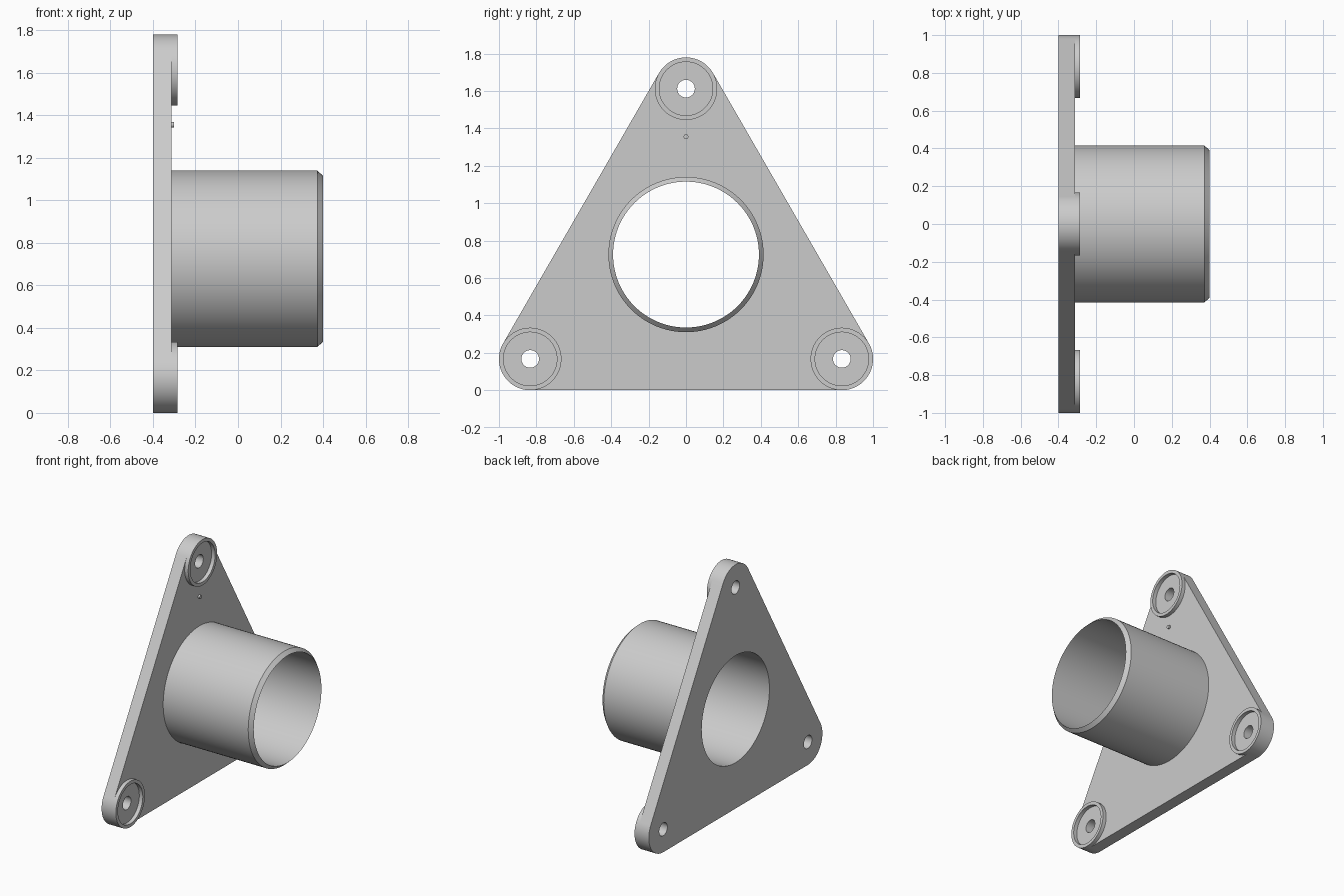
import bpy, bmesh
from math import sin, cos, pi, radians
from mathutils import Matrix

if "Cube" in bpy.data.objects:
    bpy.data.objects.remove(bpy.data.objects["Cube"], do_unlink=True)

grey = bpy.data.materials.new("light grey")
grey.use_nodes = True
colour = (0.6, 0.6, 0.6, 1)
grey.diffuse_color = colour
grey.node_tree.nodes["Principled BSDF"].inputs["Base Color"].default_value = colour

# Main dimensions
BACK, FACE, RIM, END = -0.4, -0.313, -0.285, 0.4
CORNER_R, BOLT_R, BORE_R, TUBE_R = 0.167, 0.047, 0.39, 0.415
BORE_Z = 0.725
CORNERS = [(0.833, 0.167), (0, 1.612), (-0.833, 0.167)]


def arc(centre, radius, start=0, end=360, steps=96):
    angles = [radians(start + (end - start) * i / steps) for i in range(steps + 1)]
    return [(centre[0] + radius * cos(a), centre[1] + radius * sin(a)) for a in angles]


def finish(name, bm):
    bmesh.ops.remove_doubles(bm, verts=bm.verts, dist=0.0001)
    bmesh.ops.recalc_face_normals(bm, faces=bm.faces)
    mesh = bpy.data.meshes.new(name)
    bm.to_mesh(mesh)
    bm.free()
    mesh.materials.append(grey)
    obj = bpy.data.objects.new(name, mesh)
    bpy.context.collection.objects.link(obj)
    bpy.ops.object.select_all(action='DESELECT')
    obj.select_set(True)
    bpy.context.view_layer.objects.active = obj
    bpy.ops.object.shade_smooth_by_angle(angle=radians(30))
    return obj


def lathe(name, profile, centre, steps=96):
    """Spin an (x, radius) profile about an axis along x."""
    bm = bmesh.new()
    verts = [bm.verts.new((x, centre[0], centre[1] + r)) for x, r in profile]
    edges = [bm.edges.new(pair) for pair in zip(verts, verts[1:])]
    bmesh.ops.spin(bm, geom=verts + edges, cent=(0, *centre), axis=(1, 0, 0),
                   angle=2 * pi, steps=steps)
    return finish(name, bm)


# Triangular plate: rounded outline with bore and bolt holes
outline = []
for k, corner in enumerate(CORNERS):
    outline += arc(corner, CORNER_R, k * 120 - 90, k * 120 + 30, 32)
holes = [arc(c, BOLT_R, steps=48)[:-1] for c in CORNERS]
holes.append(arc((0, BORE_Z), BORE_R)[:-1])

curve = bpy.data.curves.new("plate_outline", 'CURVE')
curve.dimensions = '2D'
curve.fill_mode = 'BOTH'
curve.extrude = (FACE - BACK) / 2
for loop in [outline] + holes:
    spline = curve.splines.new('POLY')
    spline.points.add(len(loop) - 1)
    for point, (u, v) in zip(spline.points, loop):
        point.co = (u, v, 0, 1)
    spline.use_cyclic_u = True
helper = bpy.data.objects.new("plate_outline", curve)
bpy.context.collection.objects.link(helper)
graph = bpy.context.evaluated_depsgraph_get()
flat = bpy.data.meshes.new_from_object(helper.evaluated_get(graph))
bm = bmesh.new()
bm.from_mesh(flat)
bpy.data.objects.remove(helper, do_unlink=True)
bpy.data.meshes.remove(flat)
upright = Matrix(((0, 0, 1, (BACK + FACE) / 2), (1, 0, 0, 0), (0, 1, 0, 0), (0, 0, 0, 1)))
bm.transform(upright)
finish("mounting_plate", bm)

# Tube with a chamfered mouth
lathe("tube", [(FACE, TUBE_R), (END - 0.027, TUBE_R), (END, BORE_R), (FACE, BORE_R)],
      (0, BORE_Z))

# Raised rim round each bolt hole
for name, corner in zip(("left_rear", "top", "right_front"), CORNERS):
    lathe(name + "_rim", [(FACE, CORNER_R), (RIM, CORNER_R), (RIM, 0.143), (FACE, 0.143)],
          corner)

# Small locating pin
lathe("locating_pin", [(FACE, 0.013), (FACE + 0.013, 0.013), (FACE + 0.013, 0)],
      (0, 1.355), 24)
